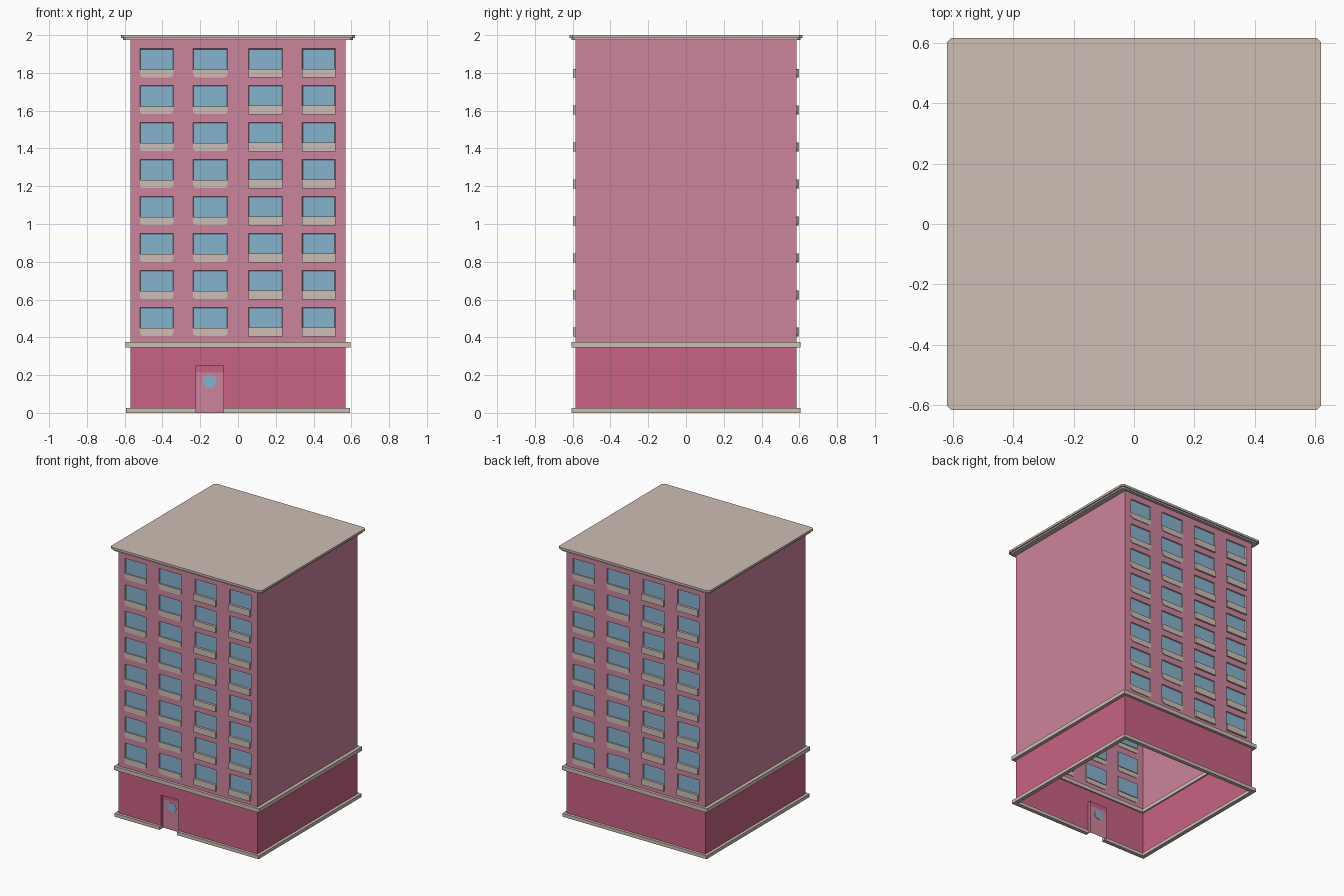
import bpy, bmesh, math
from mathutils import Matrix, Vector

if "Cube" in bpy.data.objects:
    bpy.data.objects.remove(bpy.data.objects["Cube"])


def material(name, rgb):
    lin = [((c / 255 + 0.055) / 1.055) ** 2.4 for c in rgb]
    m = bpy.data.materials.new(name)
    m.diffuse_color = (*lin, 1)
    m.use_nodes = True
    m.node_tree.nodes["Principled BSDF"].inputs["Base Color"].default_value = m.diffuse_color
    return m


WALL = material("rose wall", (206, 132, 158))
BASE = material("deep rose base", (200, 98, 133))
TRIM = material("stone trim", (205, 190, 181))
GLASS = material("blue glass", (132, 180, 206))

HX, HY = 0.57, 0.585           # half width and half depth of the walls
ROWS, PITCH = 8, 0.1957
COLUMNS = [(-0.52, -0.342), (-0.238, -0.055), (0.055, 0.235), (0.34, 0.515)]


def finish(name, bm, mats, turn=0):
    me = bpy.data.meshes.new(name)
    bm.transform(Matrix.Rotation(turn, 4, 'Z'))
    bm.to_mesh(me)
    bm.free()
    for m in mats:
        me.materials.append(m)
    ob = bpy.data.objects.new(name, me)
    bpy.context.collection.objects.link(ob)
    return ob


def add_box(bm, x0, x1, y0, y1, z0, z1):
    mat = Matrix.Translation(((x0 + x1) / 2, (y0 + y1) / 2, (z0 + z1) / 2)) \
        @ Matrix.Diagonal((x1 - x0, y1 - y0, z1 - z0, 1))
    return bmesh.ops.create_cube(bm, size=1, matrix=mat)["verts"]


def quad(bm, *pts):
    return bm.faces.new([bm.verts.new(p) for p in pts])


def front_quad(bm, x0, x1, z0, z1, y=-HY):
    return quad(bm, (x0, y, z0), (x1, y, z0), (x1, y, z1), (x0, y, z1))


def side_walls(bm, z0, z1):
    for s in (-1, 1):
        quad(bm, (s * HX, -s * HY, z0), (s * HX, s * HY, z0),
             (s * HX, s * HY, z1), (s * HX, -s * HY, z1))


def ring(bm, ox, oy, ix, iy, z0, z1, gap=None):
    """Four bars round the building, the front one optionally split."""
    for s in (-1, 1):
        add_box(bm, min(s * ix, s * ox), max(s * ix, s * ox), -oy, oy, z0, z1)
    add_box(bm, -ix, ix, iy, oy, z0, z1)
    spans = [(-ix, gap[0]), (gap[1], ix)] if gap else [(-ix, ix)]
    for a, b in spans:
        add_box(bm, a, b, -oy, -iy, z0, z1)


# Facades with inset windows, turned half round for the back
xs = [-HX] + [x for c in COLUMNS for x in c] + [HX]
zs = [0.36] + [z for r in range(ROWS)
               for z in (0.44 + r * PITCH, 0.558 + r * PITCH)] + [1.98]
for side, turn in (("front", 0), ("back", math.pi)):
    bm = bmesh.new()
    panes = []
    for i in range(len(xs) - 1):
        for j in range(len(zs) - 1):
            f = front_quad(bm, xs[i], xs[i + 1], zs[j], zs[j + 1])
            if i % 2 and j % 2:
                panes.append(f)
    bmesh.ops.remove_doubles(bm, verts=bm.verts, dist=1e-5)
    bm.normal_update()
    frames = bmesh.ops.inset_individual(bm, faces=panes, thickness=0.004,
                                        depth=-0.008)["faces"]
    for f in frames:
        f.material_index = 1
    for f in panes:
        f.material_index = 2
    finish(side + "_facade", bm, [WALL, TRIM, GLASS], turn)

    # Rounded flat sills on the left columns, box balconies on the right
    flat, boxes = bmesh.new(), bmesh.new()
    for r in range(ROWS):
        z = r * PITCH
        for k, (a, b) in enumerate(COLUMNS):
            if k > 1:
                add_box(boxes, a, b, -0.598, -HY + 0.004, 0.405 + z, 0.452 + z)
                continue
            vs = add_box(flat, a, b, -HY - 0.005, -HY + 0.004,
                         0.407 + z, 0.449 + z)
            low = [e for e in flat.edges if all(v in vs for v in e.verts)
                   and all(v.co.z < 0.42 + z for v in e.verts)
                   and abs(e.verts[0].co.y - e.verts[1].co.y) > 0.005]
            bmesh.ops.bevel(flat, geom=low, offset=0.018, segments=3,
                            profile=0.5, affect='EDGES')
    finish(side + "_flat_sills", flat, [TRIM], turn)
    finish(side + "_balconies", boxes, [TRIM], turn)

# Plain upper side walls
bm = bmesh.new()
side_walls(bm, 0.36, 1.98)
finish("upper_side_walls", bm, [WALL])

# Base storey with a door recess
DX0, DX1, DZ, DY = -0.222, -0.078, 0.25, -0.56
bm = bmesh.new()
side_walls(bm, 0, 0.36)
quad(bm, (HX, HY, 0), (-HX, HY, 0), (-HX, HY, 0.36), (HX, HY, 0.36))
front_quad(bm, -HX, DX0, 0, 0.36)
front_quad(bm, DX1, HX, 0, 0.36)
front_quad(bm, DX0, DX1, DZ, 0.36)
front_quad(bm, DX0, DX1, 0.213, DZ, DY)
quad(bm, (DX0, -HY, 0), (DX0, DY, 0), (DX0, DY, DZ), (DX0, -HY, DZ))
quad(bm, (DX1, DY, 0), (DX1, -HY, 0), (DX1, -HY, DZ), (DX1, DY, DZ))
quad(bm, (DX0, -HY, DZ), (DX0, DY, DZ), (DX1, DY, DZ), (DX1, -HY, DZ))
finish("base_walls", bm, [BASE])

# Door and its round window
bm = bmesh.new()
front_quad(bm, DX0, DX1, 0, 0.213, DY)
finish("door", bm, [WALL])
bm = bmesh.new()
bmesh.ops.create_cone(bm, cap_ends=True, segments=16, radius1=0.036,
                      radius2=0.036, depth=0.006,
                      matrix=Matrix.Translation((-0.15, DY, 0.167))
                      @ Matrix.Rotation(math.pi / 2, 4, 'X'))
finish("door_window", bm, [GLASS])

# Plinth with door gap, and ledge above the base
bm = bmesh.new()
ring(bm, 0.592, 0.605, 0.562, 0.577, 0, 0.025, (DX0, DX1))
finish("plinth", bm, [TRIM])
bm = bmesh.new()
ring(bm, 0.595, 0.605, 0.56, 0.575, 0.345, 0.374)
finish("ledge", bm, [TRIM])

# Roof slab in two steps with clipped corners
bm = bmesh.new()
for x, y, z0, z1 in ((0.61, 0.607, 1.973, 1.984), (0.62, 0.616, 1.984, 2.0)):
    add_box(bm, -x, x, -y, y, z0, z1)
up = [e for e in bm.edges
      if (e.verts[0].co - e.verts[1].co).normalized().cross(Vector((0, 0, 1))).length < 0.01]
bmesh.ops.bevel(bm, geom=up, offset=0.015, segments=1, affect='EDGES')
finish("roof", bm, [TRIM])
